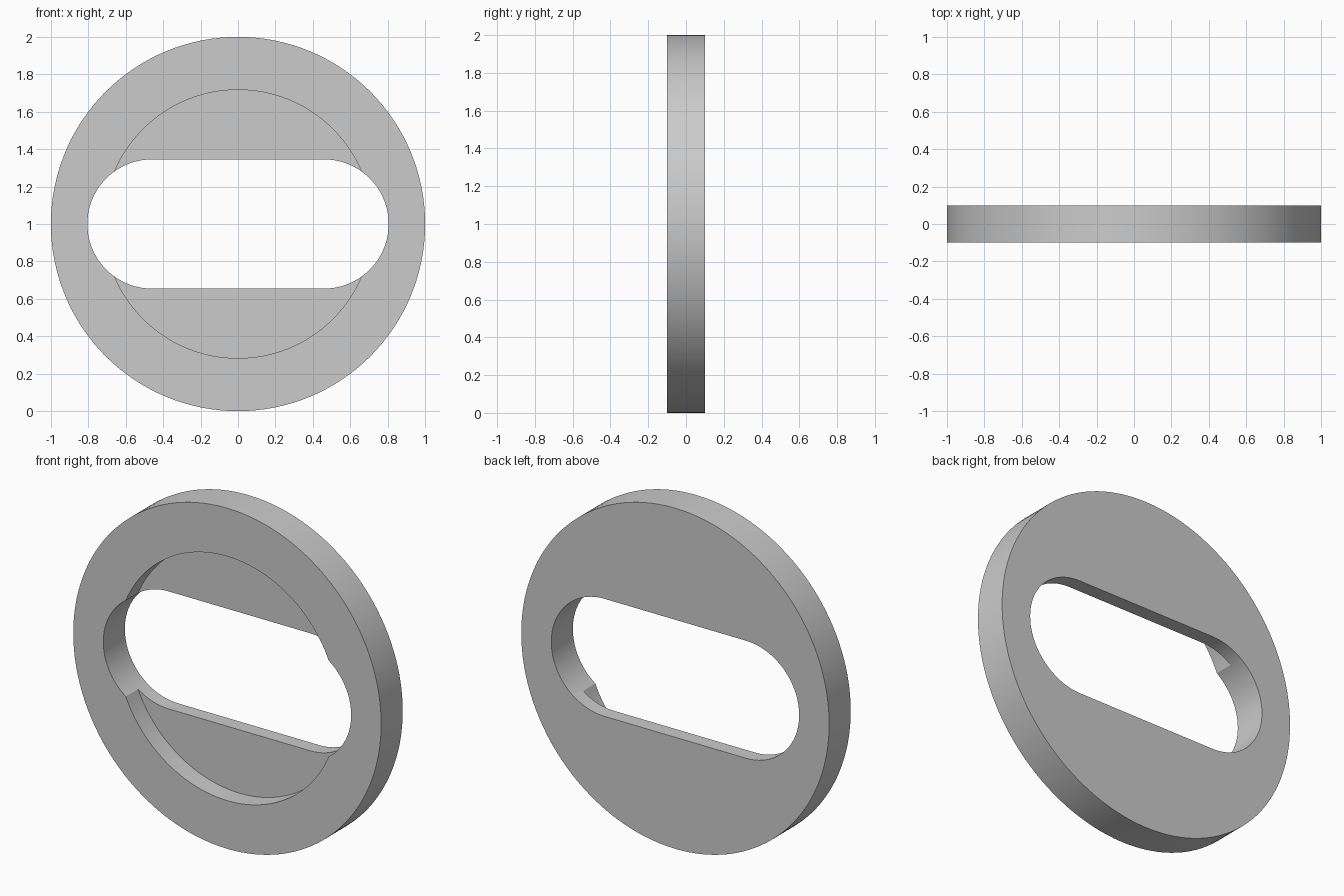
import bpy, bmesh, math

if "Cube" in bpy.data.objects:
    bpy.data.objects.remove(bpy.data.objects["Cube"])

R, HALF = 1.0, 0.1            # disc radius and half thickness
RECESS_R, RECESS_D = 0.717, 0.114
SLOT_R, SLOT_X = 0.345, 0.46  # slot end radius and end centre


def arc(cx, r, start, end, n):
    return [(cx + r * math.cos(start + (end - start) * i / n),
             1 + r * math.sin(start + (end - start) * i / n)) for i in range(n + 1)]


def prism(name, outline, y0, y1):
    """Extrude an x/z outline from y0 to y1."""
    bm = bmesh.new()
    face = bm.faces.new([bm.verts.new((x, y0, z)) for x, z in outline])
    ext = bmesh.ops.extrude_face_region(bm, geom=[face])
    verts = [g for g in ext["geom"] if isinstance(g, bmesh.types.BMVert)]
    bmesh.ops.translate(bm, verts=verts, vec=(0, y1 - y0, 0))
    bmesh.ops.recalc_face_normals(bm, faces=bm.faces)
    mesh = bpy.data.meshes.new(name)
    bm.to_mesh(mesh)
    bm.free()
    obj = bpy.data.objects.new(name, mesh)
    bpy.context.collection.objects.link(obj)
    return obj


def circle(r, n):
    return arc(0, r, 0, 2 * math.pi, n)[:-1]


# Round plate
plate = prism("round_plate", circle(R, 128), -HALF, HALF)
grey = bpy.data.materials.new("plain grey")
grey.diffuse_color = (0.6, 0.6, 0.6, 1)
grey.use_nodes = True
grey.node_tree.nodes["Principled BSDF"].inputs["Base Color"].default_value = grey.diffuse_color
plate.data.materials.append(grey)

# Shallow round recess in the front, then the rounded slot right through
h = math.pi / 2
slot = arc(SLOT_X, SLOT_R, -h, h, 40) + arc(-SLOT_X, SLOT_R, h, 3 * h, 40)
cutters = [prism("recess_cutter", circle(RECESS_R, 128), -0.3, -HALF + RECESS_D),
           prism("slot_cutter", slot, -0.4, 0.4)]

bpy.context.view_layer.objects.active = plate
for cutter in cutters:
    cutter.hide_render = True
    mod = plate.modifiers.new(cutter.name, "BOOLEAN")
    mod.operation = "DIFFERENCE"
    mod.solver = "EXACT"
    mod.object = cutter
    bpy.ops.object.modifier_apply(modifier=mod.name)
    bpy.data.objects.remove(cutter)

# Smooth rims with sharp edges kept
bpy.ops.object.select_all(action="DESELECT")
plate.select_set(True)
bpy.ops.object.shade_smooth_by_angle(angle=math.radians(30))
